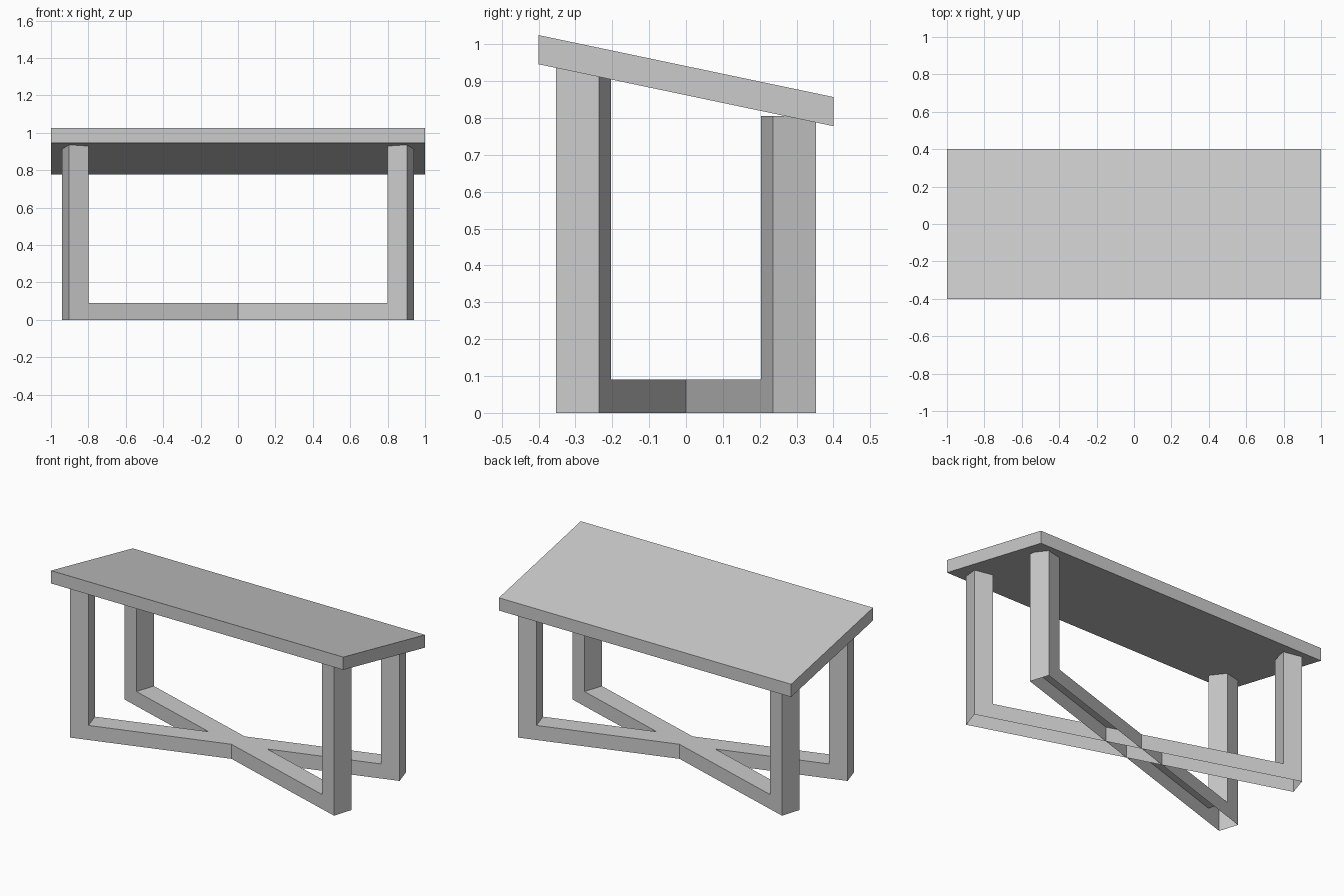
import bpy, bmesh, math
from mathutils import Matrix

if "Cube" in bpy.data.objects:
    bpy.data.objects.remove(bpy.data.objects["Cube"])


def extrude_profile(name, profile, half, matrix, open_bottom=False):
    """Extrude an (x, z) profile along y from -half to +half, then place it."""
    bm = bmesh.new()
    face = bm.faces.new([bm.verts.new((x, -half, z)) for x, z in profile])
    result = bmesh.ops.extrude_face_region(bm, geom=[face], use_keep_orig=True)
    verts = [g for g in result["geom"] if isinstance(g, bmesh.types.BMVert)]
    bmesh.ops.translate(bm, verts=verts, vec=(0, 2 * half, 0))
    bmesh.ops.recalc_face_normals(bm, faces=bm.faces[:])
    if open_bottom:
        under = [f for f in bm.faces if all(v.co.z < 1e-5 for v in f.verts)]
        bmesh.ops.delete(bm, geom=under, context='FACES')
    bm.transform(matrix)
    mesh = bpy.data.meshes.new(name)
    bm.to_mesh(mesh)
    bm.free()
    obj = bpy.data.objects.new(name, mesh)
    bpy.context.collection.objects.link(obj)
    return obj


# Sloping tabletop with vertical edges, higher at the front
top = [(-0.4, 0.946), (0.4, 0.778), (0.4, 0.857), (-0.4, 1.025)]
turn = Matrix.Rotation(math.radians(90), 4, 'Z')
extrude_profile("tabletop", top, 1.0, turn)

# Two crossing U-shaped leg frames, hollow underneath
L, T, BAR = 0.968, 0.109, 0.09
FRONT, BACK = 0.94, 0.806
frame = [(-L, 0), (L, 0), (L, BACK), (L - T, BACK), (L - T, BAR),
         (T - L, BAR), (T - L, FRONT), (-L, FRONT)]
for name, degrees in (("leg_frame_a", 17.7), ("leg_frame_b", 180 - 17.7)):
    spin = Matrix.Rotation(math.radians(degrees), 4, 'Z')
    extrude_profile(name, frame, 0.061, spin, open_bottom=True)
